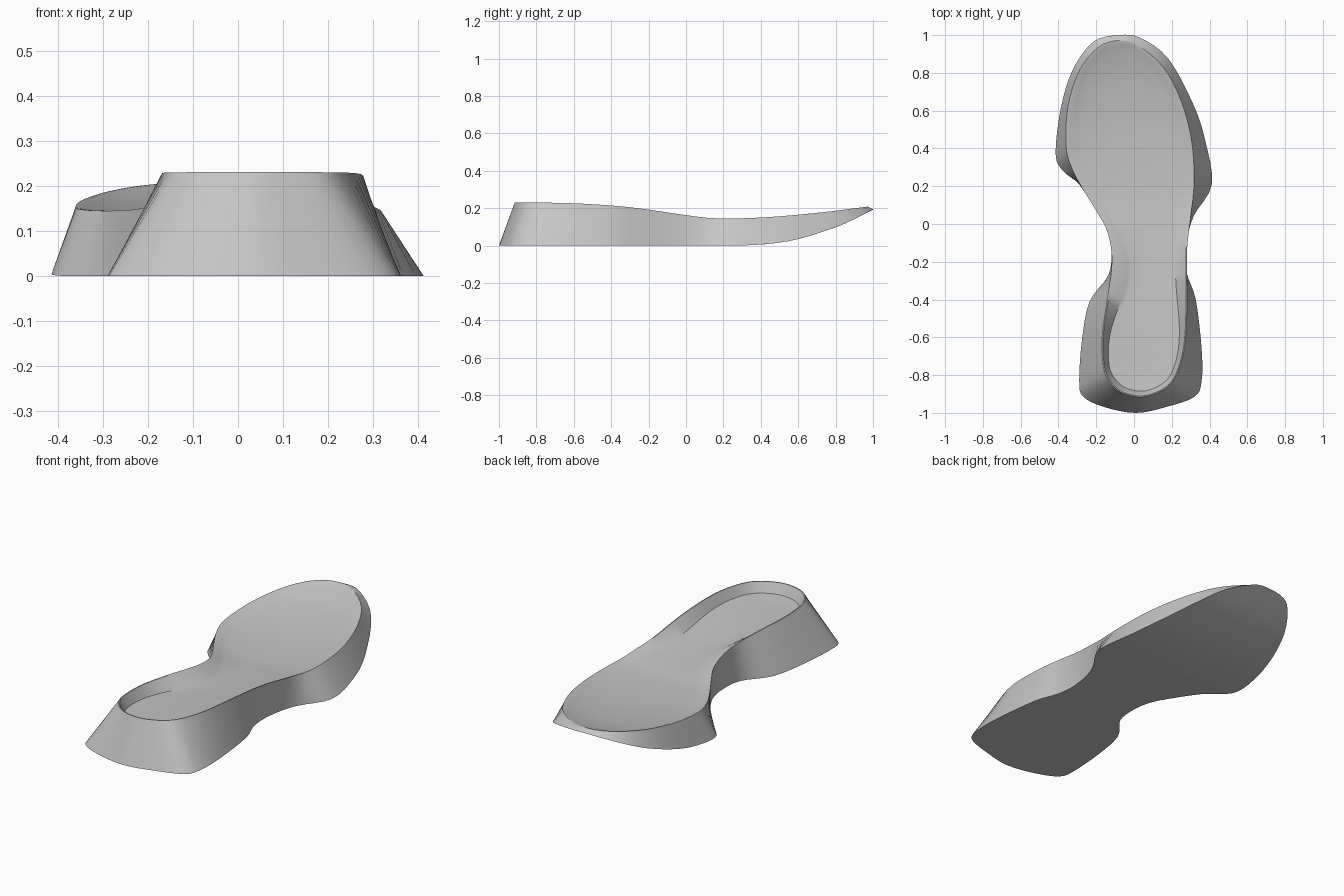
import bpy
import bmesh
import math
from mathutils import Vector

cube = bpy.data.objects.get("Cube")
if cube:
    bpy.data.objects.remove(cube)

# Paired outlines, running from the toe down the right side and back up the left
GROUND = [(-.08, 1), (-.215, .965), (-.325, .815), (-.388, .61), (-.415, .37), (-.375, .28),
          (-.29, .21), (-.2, .08), (-.14, -.03), (-.12, -.14), (-.135, -.27), (-.235, -.41),
          (-.275, -.61), (-.29, -.83), (-.268, -.915), (-.155, -.97), (.01, -1), (.165, -.97),
          (.32, -.915), (.358, -.83), (.358, -.66), (.327, -.4), (.28, -.26), (.275, -.12),
          (.315, .04), (.412, .21), (.375, .45), (.311, .64), (.182, .875), (.035, .985)]
RIM = [(-.08, .972), (-.19, .935), (-.29, .81), (-.35, .62), (-.36, .42), (-.335, .31),
       (-.28, .2), (-.2, .07), (-.145, -.03), (-.12, -.14), (-.12, -.25), (-.143, -.41),
       (-.168, -.59), (-.163, -.75), (-.132, -.83), (-.07, -.89), (.02, -.915), (.1, -.903),
       (.185, -.855), (.237, -.77), (.272, -.62), (.281, -.4), (.28, -.26), (.282, -.12),
       (.3, .04), (.318, .22), (.305, .44), (.25, .65), (.155, .83), (.02, .947)]

# Height and centre-line profiles along the length
RIM_Z = [(-1, .232), (-.6, .226), (-.3, .205), (0, .163), (.15, .146),
         (.4, .15), (.7, .175), (1, .212)]
SOLE_Z = [(.3, 0), (.45, .01), (.6, .035), (.8, .098), (.9, .142), (1, .193)]
SPINE_X = [(-.7, .05), (-.2, .083), (.1, .05), (.5, -.025), (.75, -.07)]
# Footbed depth, and how much of it the side wall takes
DEPTH = [(-.8, .06), (-.3, .06), (.1, .03), (.6, .032), (.95, .02)]
WALL = [(-.3, .88), (.25, .35)]
STEPS = 4


def profile(points, y):
    """Smoothly interpolate a profile, holding its end values."""
    if y <= points[0][0]:
        return points[0][1]
    for i, ((a, u), (b, v)) in enumerate(zip(points, points[1:])):
        if y <= b:
            before = points[max(i - 1, 0)]
            after = points[min(i + 2, len(points) - 1)]
            m = (v - before[1]) / (b - before[0])
            n = (after[1] - u) / (after[0] - a)
            w, t = b - a, (y - a) / (b - a)
            return (u + t * t * (3 - 2 * t) * (v - u)
                    + w * t * (1 - t) * ((1 - t) * m - t * n))
    return points[-1][1]


def outline(points):
    """Subdivide a closed outline as a smooth curve."""
    out, n = [], len(points)
    for i in range(n):
        p, a, b, q = (Vector(points[(i + k) % n]) for k in (-1, 0, 1, 2))
        for s in range(STEPS):
            t = s / STEPS
            bend = (1 - t) * (2 * a - p - b) + t * (2 * b - a - q)
            out.append(a.lerp(b, t) + bend * (t * (1 - t) / 2))
    return out


def inward(p, t):
    """Move an outline point toward the centre line."""
    y = max(-.7, min(.75, p.y))
    return p.lerp(Vector((profile(SPINE_X, y), y)), t)


bm = bmesh.new()
ground, rim = outline(GROUND), outline(RIM)


def ring(points, height):
    return [bm.verts.new((p.x, p.y, height(p))) for p in points]


def bridge(a, b):
    for i in range(len(a)):
        j = (i + 1) % len(a)
        bm.faces.new((a[i], a[j], b[j], b[i]))


def sole_z(p):
    return profile(SOLE_Z, p.y)


def rim_z(p):
    return profile(RIM_Z, p.y)


def wall_foot(p):
    """Inset of the wall's foot, widest at the arch."""
    arch = math.exp(-((p.y + .27) / .22) ** 2)
    return .14 + (.3 if p.x < 0 else .16) * arch


# Underside rings, outer wall, thin lip, then the dished footbed
rings = [ring([inward(p, t) for p in ground], sole_z) for t in (.85, .6, .3, 0)]
rings.append(ring(rim, rim_z))
rings.append(ring([inward(p, .025) for p in rim], rim_z))
for level in (0, .15, .35, .55, .75):
    bed = []
    for p in rim:
        foot = wall_foot(p)
        q = inward(p, foot + (1 - foot) * level)
        sink = 1 - (1 - profile(WALL, q.y)) * (1 - level) ** 2
        bed.append(bm.verts.new((q.x, q.y, rim_z(q) - sink * profile(DEPTH, q.y))))
    rings.append(bed)
for a, b in zip(rings, rings[1:]):
    bridge(a, b)
caps = [bm.faces.new(rings[0]), bm.faces.new(rings[-1])]
bmesh.ops.triangulate(bm, faces=caps, ngon_method='BEAUTY')
bmesh.ops.recalc_face_normals(bm, faces=bm.faces)

mesh = bpy.data.meshes.new("shoe_sole")
bm.to_mesh(mesh)
bm.free()
sole = bpy.data.objects.new("shoe_sole", mesh)
bpy.context.collection.objects.link(sole)

# Plain grey material
grey = bpy.data.materials.new("plain grey")
grey.use_nodes = True
colour = (.56, .56, .56, 1)
grey.diffuse_color = colour
grey.node_tree.nodes["Principled BSDF"].inputs["Base Color"].default_value = colour
mesh.materials.append(grey)

bpy.context.view_layer.objects.active = sole
sole.select_set(True)
bpy.ops.object.shade_smooth_by_angle(angle=math.radians(35))
